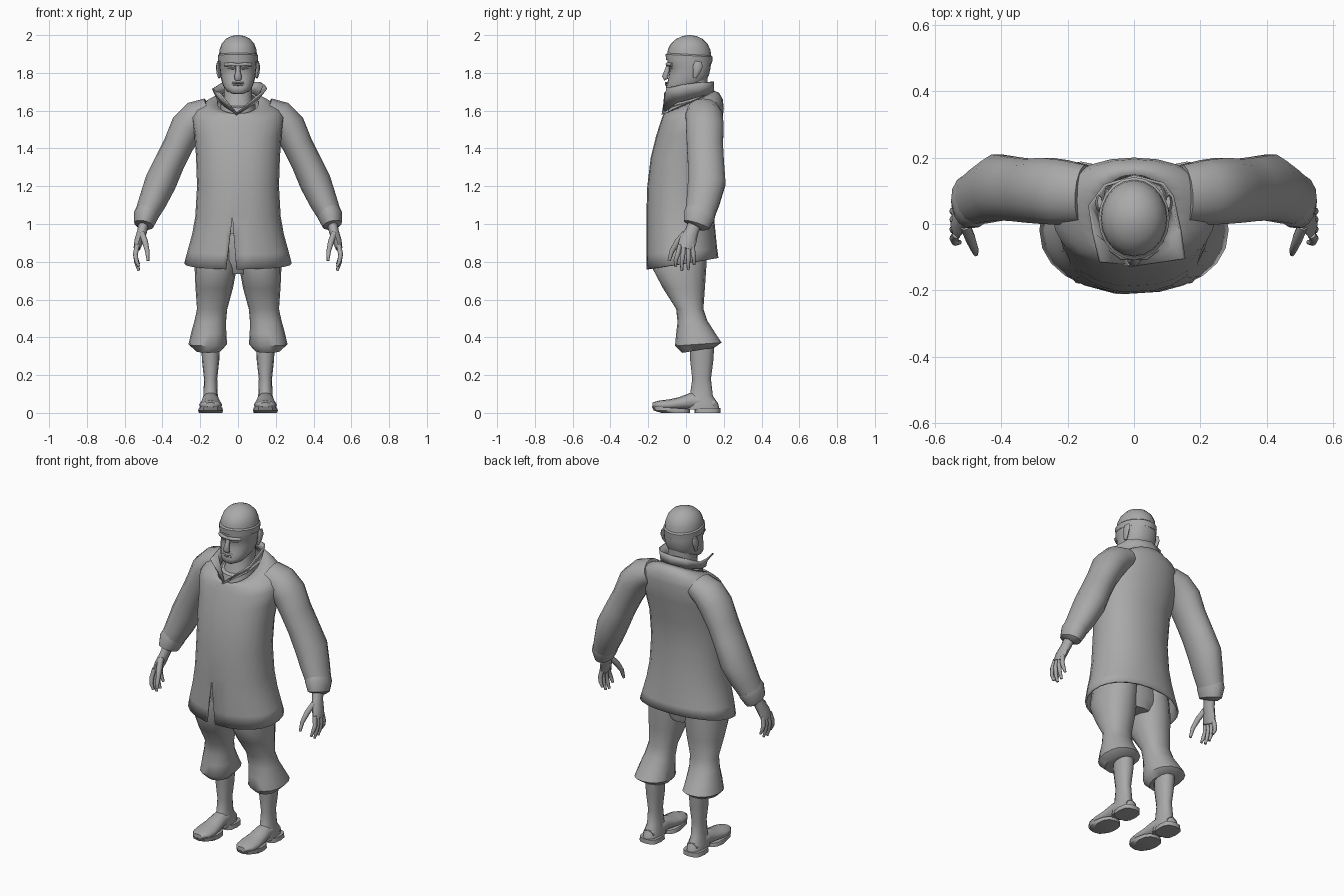
import bpy, bmesh, math
from mathutils import Vector

GREY = bpy.data.materials.new("plain_grey")
GREY.diffuse_color = (0.4, 0.4, 0.4, 1)


def finish(name, bm, mirror=False, thick=0, angle=40):
    bmesh.ops.remove_doubles(bm, verts=bm.verts, dist=1e-5)
    bmesh.ops.recalc_face_normals(bm, faces=bm.faces)
    me = bpy.data.meshes.new(name)
    bm.to_mesh(me)
    bm.free()
    me.materials.append(GREY)
    ob = bpy.data.objects.new(name, me)
    bpy.context.collection.objects.link(ob)
    bpy.ops.object.select_all(action='DESELECT')
    ob.select_set(True)
    bpy.context.view_layer.objects.active = ob
    bpy.ops.object.shade_smooth_by_angle(angle=math.radians(angle))
    if thick:
        s = ob.modifiers.new("thickness", 'SOLIDIFY')
        s.thickness, s.offset = thick, -1
    if mirror:
        m = ob.modifiers.new("mirror", 'MIRROR')
        m.use_axis[0] = True
        m.use_clip = False
        m.use_mirror_merge = False
    return ob


def skin(bm, rings, caps=True, closed=True):
    """Join rings of points with quads."""
    rows = [[bm.verts.new(p) for p in r] for r in rings]
    n = len(rows[0])
    for a, b in zip(rows, rows[1:]):
        for i in range(n if closed else n - 1):
            j = (i + 1) % n
            bm.faces.new((a[i], a[j], b[j], b[i]))
    if caps:
        bm.faces.new(rows[0])
        bm.faces.new(rows[-1])


def power(v, e):
    return math.copysign(abs(v) ** e, v)


def oval(zf, zb, front, back, hw, cx=0, n=16, e=0.9, last=False):
    """Horizontal ring starting at the front; zf and zb tilt it."""
    pts = []
    for i in range(n + last):
        t = 2 * math.pi * i / n
        x, y = power(math.sin(t), e), -power(math.cos(t), e)
        k = (y + 1) / 2
        pts.append(Vector((cx + hw * x, front + (back - front) * k, zf + (zb - zf) * k)))
    return pts


def loft(name, rings, cx=0, n=16, e=0.9, caps=True, **kw):
    bm = bmesh.new()
    skin(bm, [oval(*r, cx=r[5] if len(r) > 5 else cx, n=n, e=e) if len(r) < 6
              else oval(*r[:5], cx=r[5], n=n, e=e) for r in rings], caps)
    return finish(name, bm, **kw)


def tube(bm, path, ref=(0, 1, 0), n=10):
    """Sweep ovals along a path of (x, y, z, half_a, half_b)."""
    P = [Vector(p[:3]) for p in path]
    rings = []
    for i, p in enumerate(path):
        t = (P[min(i + 1, len(P) - 1)] - P[max(i - 1, 0)]).normalized()
        u = Vector(ref).cross(t).normalized()
        v = t.cross(u)
        rings.append([P[i] + u * p[3] * math.cos(2 * math.pi * k / n)
                      + v * p[4] * math.sin(2 * math.pi * k / n) for k in range(n)])
    skin(bm, rings)


def sweep(name, paths, ref=(0, 1, 0), n=10, **kw):
    bm = bmesh.new()
    for p in paths:
        tube(bm, p, ref, n)
    return finish(name, bm, **kw)


# coat body, open at the hem, with a split in the front
coat = [(.760, .820, -.208, .172, .285), (.84, .87, -.21, .165, .268), (.94, .95, -.21, .157, .243),
        (1.04, 1.04, -.21, .148, .226), (1.2, 1.2, -.205, .14, .217), (1.35, 1.36, -.187, .15, .222),
        (1.46, 1.50, -.16, .187, .232), (1.53, 1.61, -.138, .2, .245), (1.56, 1.66, -.128, .195, .22),
        (1.575, 1.695, -.122, .175, .165), (1.585, 1.705, -.118, .15, .11)]
bm = bmesh.new()
rows = []
for r in coat:
    ring = oval(*r, n=24, e=.92, last=True)
    gap = max(0, (1.04 - r[0]) / .28)
    ring[0].x -= .03 - .022 * gap
    ring[-1].x -= .03 + .035 * gap
    rows.append(ring)
skin(bm, rows, caps=False, closed=False)
finish("coat_body", bm, thick=.01, angle=50)

# turned-up collar, wider on one side
low = [(-.01, -.125, 1.58), (-.085, -.07, 1.63), (-.11, .02, 1.655), (-.085, .12, 1.69), (0, .15, 1.70),
       (.085, .12, 1.69), (.11, .06, 1.67), (.095, -.05, 1.64), (-.01, -.13, 1.575)]
top = [(-.105, -.115, 1.695), (-.125, -.03, 1.70), (-.138, .055, 1.715), (-.09, .12, 1.745), (0, .147, 1.755),
       (.09, .125, 1.75), (.12, .085, 1.75), (.143, -.02, 1.735), (.155, -.105, 1.715)]
bm = bmesh.new()
skin(bm, [low, top], caps=False, closed=False)
finish("collar", bm, thick=.009)

# sleeves and cuffs
sweep("sleeve", [[(.15, .09, 1.60, .07, .09), (.215, .095, 1.572, .085, .1), (.268, .1, 1.515, .09, .102),
                  (.315, .1, 1.42, .08, .098), (.36, .105, 1.33, .08, .098), (.41, .11, 1.22, .084, .102),
                  (.452, .09, 1.12, .074, .09), (.482, .075, 1.055, .064, .08)]], n=14, mirror=True, angle=60)
sweep("cuff", [[(.478, .078, 1.07, .062, .082), (.487, .07, 1.045, .066, .085), (.499, .055, .995, .052, .072),
                (.502, .05, .985, .03, .045)]], n=14, mirror=True)

# hands: palm, four fingers, thumb
hand = [[(.497, .05, 1.01, .028, .036), (.508, .03, .96, .026, .036), (.525, .01, .91, .024, .046),
         (.535, -.002, .87, .018, .044)]]
for y0, y1, z1 in [(-.032, -.055, .775), (-.01, -.022, .752), (.014, .012, .757), (.034, .043, .785)]:
    hand.append([(.534, y0, .89, .013, .012), (.543, (y0 + y1) / 2, .84, .013, .0125),
                 (.538, y1, (z1 + .84) / 2, .011, .011), (.525, y1, z1, .007, .007)])
hand.append([(.508, -.005, .95, .016, .018), (.492, -.045, .905, .016, .017), (.48, -.075, .855, .012, .013),
             (.476, -.09, .805, .007, .008)])
sweep("hand", hand, n=8, mirror=True, angle=60)

# baggy knee trousers, joined by a seat
loft("trouser_leg", [(.87, .87, -.17, .11, .105, .11), (.76, .78, -.175, .108, .112, .118),
                     (.66, .66, -.122, .1, .099, .126), (.55, .55, -.052, .092, .08, .137),
                     (.48, .49, -.045, .112, .084, .147), (.42, .43, -.052, .15, .093, .155),
                     (.355, .372, -.058, .188, .102, .16), (.318, .345, -.02, .15, .07, .158),
                     (.33, .345, .03, .13, .035, .15)], mirror=True, angle=50)
loft("trouser_seat", [(.95, .95, -.15, .1, .19), (.80, .80, -.15, .1, .17), (.735, .735, -.11, .085, .08)])

# boots: shaft, foot, heel and toe soles
loft("boot_shaft", [(.37, .37, .02, .15, .05), (.28, .28, .022, .145, .046), (.18, .18, .033, .132, .035),
                    (.1, .09, .022, .142, .038), (.06, .05, .0, .17, .046), (.018, .018, .0, .178, .046)],
     cx=.145, n=12, mirror=True, angle=55)
sweep("boot_foot", [[(.145, .15, .045, .026, .035), (.145, .09, .06, .042, .044), (.145, .03, .063, .045, .046),
                     (.145, -.03, .05, .034, .054), (.145, -.09, .042, .029, .062), (.145, -.14, .041, .025, .056),
                     (.145, -.178, .043, .012, .03)]], ref=(1, 0, 0), n=12, mirror=True, angle=60)
loft("heel_sole", [(0, 0, .045, .182, .06), (.026, .026, .045, .182, .058)], cx=.145, n=12, e=.7, mirror=True)
loft("toe_sole", [(0, .0, -.13, .02, .062), (.012, .012, -.17, .02, .066), (.034, .02, -.182, .02, .062)],
     cx=.145, n=12, e=.8, mirror=True)

# neck with undershirt band
loft("neck", [(1.52, 1.54, -.1, .12, .1), (1.60, 1.64, -.085, .115, .085), (1.66, 1.68, -.055, .11, .075),
              (1.78, 1.78, -.05, .115, .075)], angle=60)
loft("undershirt_band", [(1.53, 1.60, -.112, .13, .1), (1.615, 1.67, -.092, .122, .09),
                         (1.622, 1.675, -.08, .11, .075)])

# head: chin up to the crown
loft("head", [(1.688, 1.70, -.092, .0, .035), (1.697, 1.715, -.104, .04, .06), (1.722, 1.74, -.107, .085, .078),
              (1.75, 1.765, -.098, .11, .087), (1.785, 1.79, -.092, .122, .093), (1.825, 1.825, -.086, .13, .097),
              (1.842, 1.845, -.1, .132, .099), (1.88, 1.88, -.097, .132, .1)], n=20, e=.85, angle=60)

# nose, brow, lips, eyes, ears
sweep("nose", [[(0, -.09, 1.845, .012, .012), (0, -.1, 1.81, .012, .014), (0, -.112, 1.78, .02, .015),
                (0, -.104, 1.765, .018, .012)]], n=8, angle=60)
sweep("brow", [[(0, -.098, 1.842, .008, .008), (.035, -.098, 1.846, .011, .01), (.07, -.074, 1.843, .009, .009)]],
      ref=(0, 0, 1), n=8, mirror=True, angle=60)
sweep("lips", [[(-.03, -.093, z, .006, .004), (0, -.103, z, .009, .006), (.03, -.093, z, .006, .004)]
               for z in (1.747, 1.737)], ref=(0, 0, 1), n=8, angle=60)
sweep("eye", [[(.02, -.085, 1.823, .005, .004), (.036, -.083, 1.824, .009, .007), (.053, -.072, 1.822, .005, .004)]],
      ref=(0, 0, 1), n=8, mirror=True)
sweep("ear", [[(.099, .045, 1.775, .007, .01), (.104, .055, 1.80, .01, .018), (.106, .063, 1.835, .011, .026),
               (.103, .066, 1.86, .007, .018)]], n=8, mirror=True, angle=60)

# knitted cap: rolled band and dome
loft("cap_band", [(1.872, 1.853, -.1, .132, .1), (1.868, 1.85, -.106, .138, .106), (1.898, 1.885, -.108, .141, .107),
                  (1.905, 1.892, -.1, .133, .1)], n=20, e=1)
loft("cap_dome", [(1.89, 1.885, -.1, .134, .101), (1.925, 1.92, -.096, .13, .098), (1.955, 1.955, -.08, .114, .086),
                  (1.98, 1.98, -.052, .088, .064), (1.995, 1.995, -.018, .055, .034), (2.0, 2.0, .01, .028, .01)],
     n=20, e=1, angle=60)
